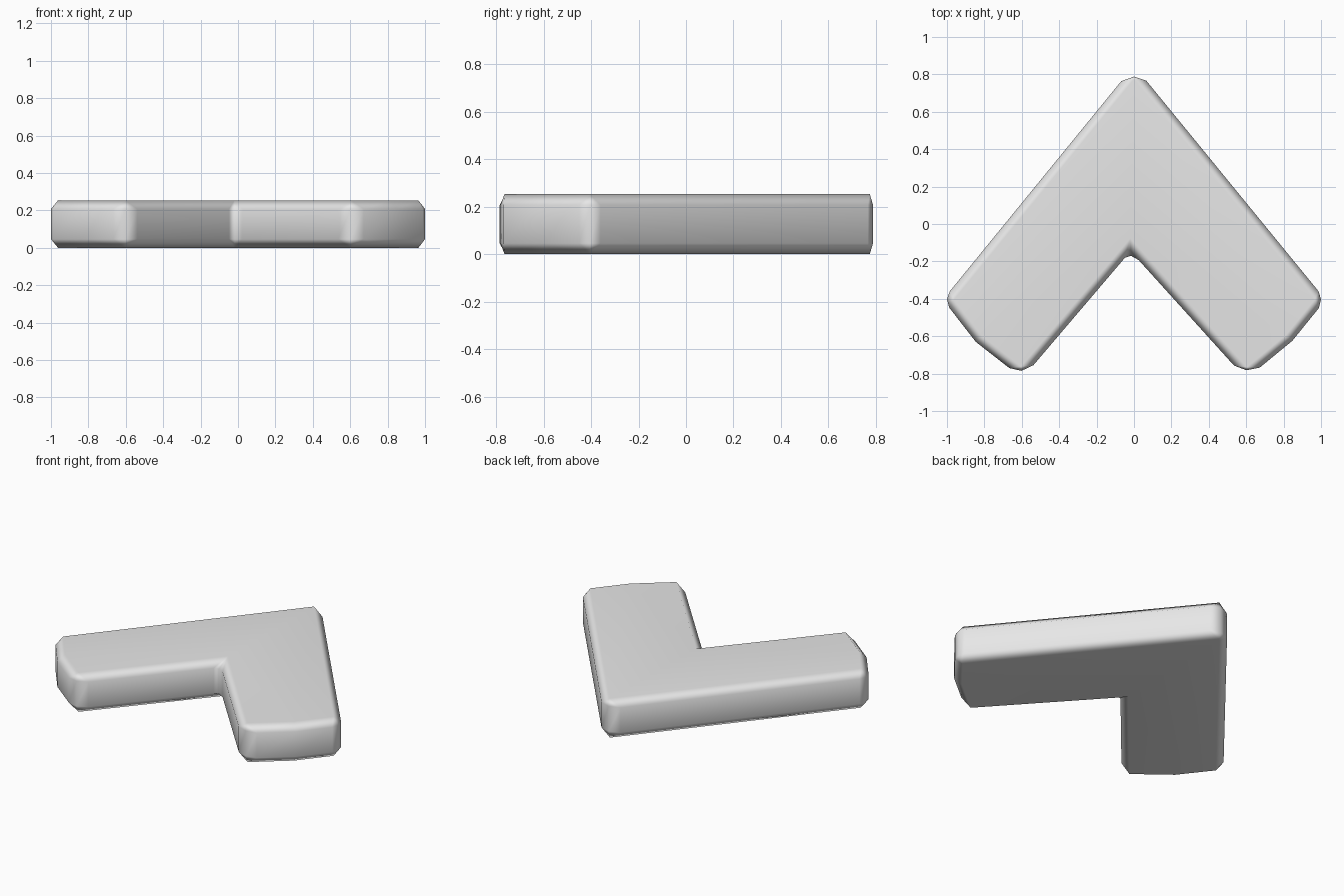
import bpy
import bmesh
from mathutils import Vector
from mathutils.geometry import intersect_line_line_2d, normal

if "Cube" in bpy.data.objects:
    bpy.data.objects.remove(bpy.data.objects["Cube"])

HEIGHT = 0.253   # total thickness
CHAMFER = 0.046  # size of the softened rim

# Corners of the chevron, counter-clockwise; each is a short rounded run of points
corners = [
    [(0.066, 0.766), (0.0, 0.788), (-0.068, 0.764)],         # apex
    [(-0.985, -0.36), (-1.0, -0.402), (-0.988, -0.447)],     # left arm, outer
    [(-0.846, -0.63)],                                       # left arm, end bulge
    [(-0.667, -0.77), (-0.602, -0.785), (-0.538, -0.755)],   # left arm, inner
    [(-0.048, -0.18), (-0.016, -0.17), (0.025, -0.193)],     # inside corner
    [(0.535, -0.757), (0.602, -0.782), (0.672, -0.768)],     # right arm, inner
    [(0.846, -0.625)],                                       # right arm, end bulge
    [(0.988, -0.45), (1.0, -0.404), (0.987, -0.36)],         # right arm, outer
]
corners = [[Vector(p) for p in c] for c in corners]
n = len(corners)


def inset_line(i):
    """Straight side after corner i, moved inward by the chamfer."""
    a, b = corners[i][-1], corners[(i + 1) % n][0]
    d = (b - a).normalized()
    shift = Vector((-d.y, d.x)) * CHAMFER
    return a + shift, d


def cross_point(i):
    """Cap corner: where the two neighbouring inset sides meet."""
    p, d = inset_line(i - 1)
    q, e = inset_line(i)
    return p + d * ((q - p).cross(e) / d.cross(e))


bm = bmesh.new()


def ring(z):
    return [[bm.verts.new((p.x, p.y, z)) for p in c] for c in corners]


def cap(z):
    return [bm.verts.new((*cross_point(i), z)) for i in range(n)]


low, high = ring(CHAMFER), ring(HEIGHT - CHAMFER)
bottom, top = cap(0.0), cap(HEIGHT)

# Flat caps
bm.faces.new(top)
bm.faces.new(bottom[::-1])

# Upright walls
flat_low, flat_high = sum(low, []), sum(high, [])
for i in range(len(flat_low)):
    j = (i + 1) % len(flat_low)
    bm.faces.new((flat_low[i], flat_low[j], flat_high[j], flat_high[i]))

# Chamfered rims: a strip along each side and a fan at each corner
for rim, tip in ((high, top), (low, bottom)):
    for i in range(n):
        j = (i + 1) % n
        bm.faces.new((rim[i][-1], rim[j][0], tip[j], tip[i]))
        for a, b in zip(rim[i], rim[i][1:]):
            bm.faces.new((a, b, tip[i]))

bmesh.ops.recalc_face_normals(bm, faces=bm.faces)
for f in bm.faces:
    f.smooth = True

mesh = bpy.data.meshes.new("chevron_block")
bm.to_mesh(mesh)
bm.free()
block = bpy.data.objects.new("chevron_block", mesh)
bpy.context.collection.objects.link(block)

# Plain grey finish, with large faces kept flat in shading
grey = bpy.data.materials.new("light_grey")
grey.diffuse_color = (0.8, 0.8, 0.8, 1.0)
grey.use_nodes = True
grey.node_tree.nodes["Principled BSDF"].inputs["Base Color"].default_value = grey.diffuse_color
mesh.materials.append(grey)
block.modifiers.new("flat_face_shading", 'WEIGHTED_NORMAL')
